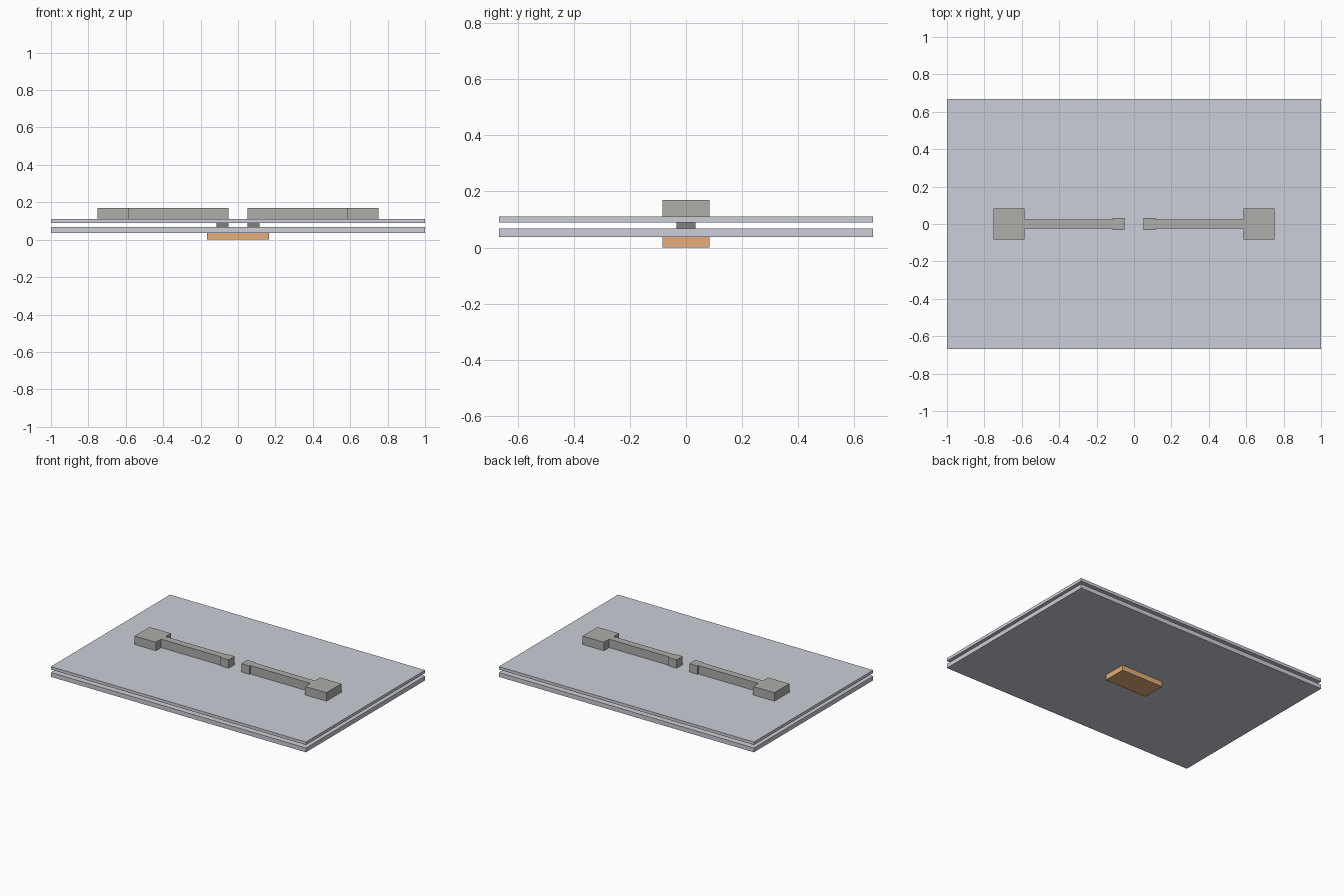
import bpy, bmesh

if "Cube" in bpy.data.objects:
    bpy.data.objects.remove(bpy.data.objects["Cube"])


def material(name, rgb):
    m = bpy.data.materials.new(name)
    m.diffuse_color = (*rgb, 1.0)
    m.use_nodes = True
    m.node_tree.nodes["Principled BSDF"].inputs["Base Color"].default_value = m.diffuse_color
    return m


def prism(name, outline, z0, z1, mat):
    """Extrude a closed 2D outline from z0 up to z1."""
    bm = bmesh.new()
    face = bm.faces.new([bm.verts.new((x, y, z0)) for x, y in outline])
    top = bmesh.ops.extrude_face_region(bm, geom=[face])["geom"]
    verts = [g for g in top if isinstance(g, bmesh.types.BMVert)]
    bmesh.ops.translate(bm, verts=verts, vec=(0, 0, z1 - z0))
    bmesh.ops.recalc_face_normals(bm, faces=bm.faces)
    mesh = bpy.data.meshes.new(name)
    bm.to_mesh(mesh)
    bm.free()
    mesh.materials.append(mat)
    obj = bpy.data.objects.new(name, mesh)
    bpy.context.collection.objects.link(obj)
    return obj


def rect(x0, x1, y):
    return [(x0, -y), (x1, -y), (x1, y), (x0, y)]


copper = material("copper", (0.78, 0.42, 0.20))
glass = material("pale_blue_grey", (0.60, 0.62, 0.69))
metal = material("metal_grey", (0.42, 0.42, 0.40))
dark = material("dark_grey", (0.22, 0.21, 0.21))

# Layer heights, bottom to top
Z_BASE, Z_LOWER, Z_GAP, Z_UPPER, Z_TOP = 0.037, 0.068, 0.089, 0.110, 0.170

# Block underneath and the two stacked sheets
prism("bottom_block", rect(-0.165, 0.165, 0.0835), 0, Z_BASE, copper)
prism("lower_sheet", rect(-1, 1, 0.667), Z_BASE, Z_LOWER, glass)
prism("upper_sheet", rect(-1, 1, 0.667), Z_GAP, Z_UPPER, glass)

# Contact outline: small inner tip, narrow strip, wide outer pad
half = [(0.05, 0.033), (0.115, 0.033), (0.115, 0.025),
        (0.585, 0.025), (0.585, 0.0835), (0.752, 0.0835)]
contact = half + [(x, -y) for x, y in reversed(half)]

# Mirrored contacts on top and spacers between the sheets
for side, s in (("left", -1), ("right", 1)):
    prism(f"{side}_contact", [(s * x, y) for x, y in contact], Z_UPPER, Z_TOP, metal)
    prism(f"{side}_spacer", [(s * x, y) for x, y in rect(0.05, 0.115, 0.033)],
          Z_LOWER, Z_GAP, dark)
